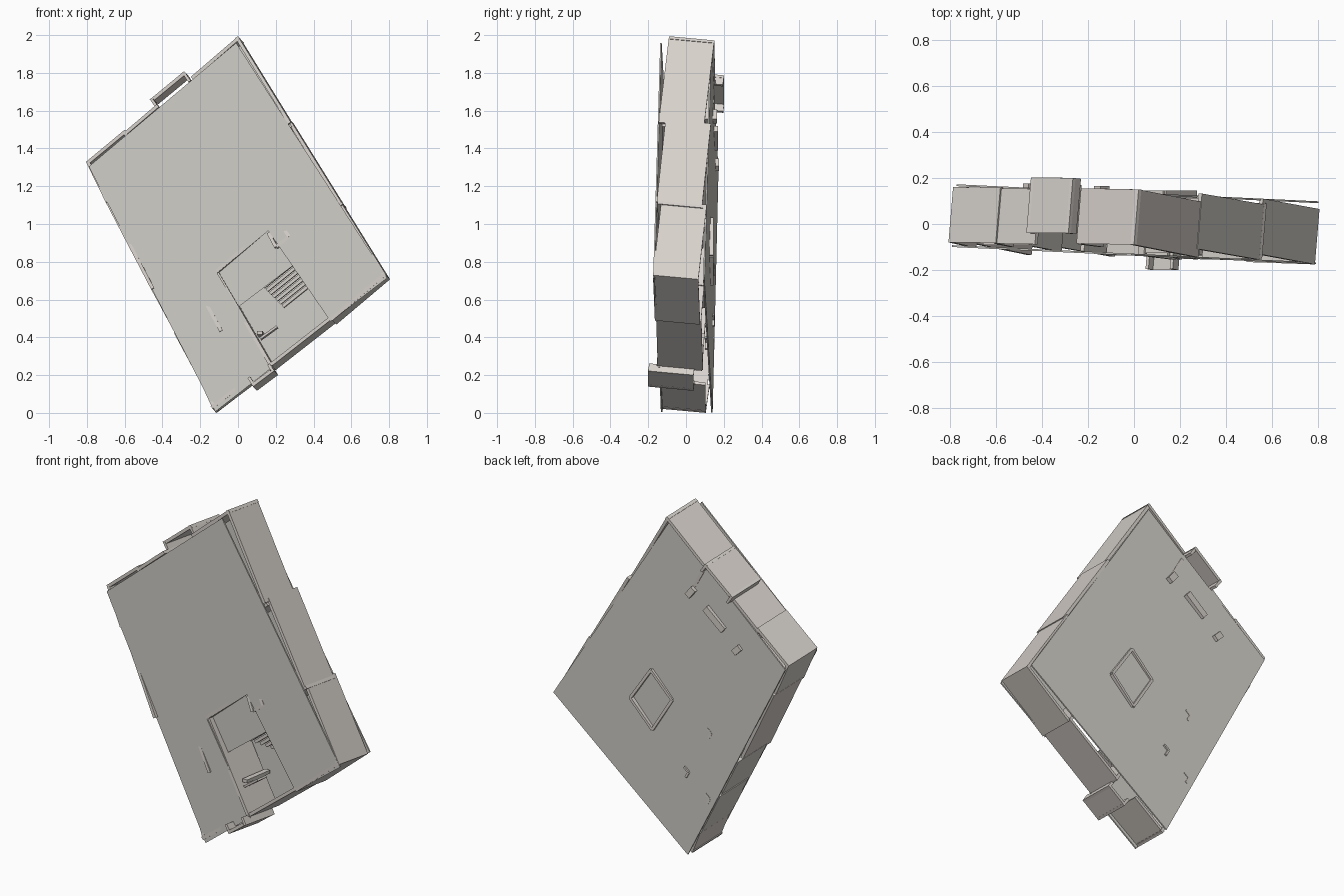
import bpy, bmesh
from mathutils import Vector

def mat(name, c):
    m = bpy.data.materials.new(name)
    m.diffuse_color = (*c, 1)
    return m

WALL = mat("warm_white_wall", (0.68, 0.64, 0.60))
SLAB = mat("light_grey_slab", (0.63, 0.615, 0.575))
DEPTH = Vector((0.02, 0.24, -0.022))          # wall height direction (towards the back)

def front_y(x): return -0.137 - 0.047 * x     # plane of the front slab
def back_y(x): return 0.128 - 0.047 * x       # plane of the back slab

def prism(name, pts, depth, material):
    """Extrude a closed loop of 3D points along a vector."""
    bm = bmesh.new()
    a = [bm.verts.new(p) for p in pts]
    b = [bm.verts.new(Vector(p) + depth) for p in pts]
    n = len(pts)
    bm.faces.new(a)
    bm.faces.new(b[::-1])
    for i in range(n):
        bm.faces.new((a[i], b[i], b[(i + 1) % n], a[(i + 1) % n]))
    bmesh.ops.recalc_face_normals(bm, faces=bm.faces)
    me = bpy.data.meshes.new(name)
    bm.to_mesh(me)
    bm.free()
    me.materials.append(material)
    ob = bpy.data.objects.new(name, me)
    bpy.context.collection.objects.link(ob)
    return ob

def wall(name, p, q, yp, yq, t=0.018, depth=DEPTH, inner=True):
    """Straight wall from p to q (x, z) with front edge at yp and yq."""
    a, b = Vector(p), Vector(q)
    d = (b - a).normalized()
    n = Vector((-d.y, d.x)) * t
    if n.dot(Vector((0, 1)) - a) < 0:
        n = -n
    if not inner:
        a, b = a - n / 2, b - n / 2
    loop = [(a.x, yp, a.y), (b.x, yq, b.y), (b.x + n.x, yq, b.y + n.y), (a.x + n.x, yp, a.y + n.y)]
    return prism(name, loop, depth, WALL)

def slab(name, pts, yfun, t=0.008):
    return prism(name, [(x, yfun(x), z) for x, z in pts], Vector((0, t, 0)), SLAB)

# front slab with the stairwell notch, and the complete back slab
slab("front_slab", [(-0.01, 1.965), (0.79, 0.72), (0.49, 0.49), (0.16, 0.97), (-0.11, 0.746),
                    (0.185, 0.25), (-0.12, 0.012), (-0.79, 1.31)], front_y)
slab("back_slab", [(0.01, 1.95), (0.8, 0.71), (-0.11, 0.008), (-0.77, 1.29)], back_y)

# outer walls, in stepped segments
right = [((0, 2), (0.28, 1.545), -0.09, -0.145), ((0.275, 1.56), (0.545, 1.125), -0.108, -0.155),
         ((0.54, 1.13), (0.785, 0.735), -0.13, -0.175)]
upper = [((-0.805, 1.335), (-0.6, 1.505), -0.08, -0.082), ((-0.6, 1.495), (-0.43, 1.64), -0.085, -0.088),
         ((-0.25, 1.785), (0, 2), -0.085, -0.09)]
left = [((-0.805, 1.335), (-0.7, 1.12), -0.08, -0.103), ((-0.705, 1.13), (-0.46, 0.66), -0.085, -0.135),
        ((-0.465, 0.67), (-0.33, 0.42), -0.095, -0.12), ((-0.34, 0.43), (-0.2, 0.17), -0.1, -0.125),
        ((-0.2, 0.17), (-0.135, 0.03), -0.115, -0.135)]
lower = [((0.785, 0.735), (0.5, 0.495), -0.175, -0.165), ((0.5, 0.505), (0.18, 0.255), -0.158, -0.15),
         ((0.06, 0.175), (-0.135, 0.028), -0.137, -0.135)]
for side, segs in (("right", right), ("upper", upper), ("left", left), ("lower", lower)):
    for i, s in enumerate(segs):
        wall(f"{side}_wall_{i + 1}", *s)

# projecting bays on the upper and lower edges
wall("upper_bay_front", (-0.455, 1.675), (-0.285, 1.815), -0.038, -0.04)
wall("upper_bay_side_a", (-0.455, 1.675), (-0.42, 1.625), -0.038, -0.042, 0.015)
wall("upper_bay_side_b", (-0.285, 1.815), (-0.25, 1.765), -0.04, -0.044, 0.015)
wall("lower_bay_front", (0.18, 0.22), (0.08, 0.145), -0.2, -0.2)
wall("lower_bay_side_a", (0.18, 0.22), (0.155, 0.26), -0.2, -0.195, 0.015)
wall("lower_bay_side_b", (0.08, 0.145), (0.05, 0.19), -0.2, -0.195, 0.015)

# interior partitions
parts = [((0.28, 1.53), (0.025, 1.32), -0.128, -0.125), ((0.025, 1.32), (0.05, 1.35), -0.13, -0.13),
         ((0.55, 1.12), (0.3, 0.91), -0.15, -0.148), ((0.27, 0.94), (0.2, 0.885), -0.15, -0.148),
         ((0.2, 0.885), (0.16, 0.96), -0.155, -0.14), ((0.27, 0.94), (0.22, 1.01), -0.155, -0.14),
         ((0.15, 0.98), (-0.115, 0.755), -0.142, -0.134), ((-0.115, 0.755), (0.175, 0.255), -0.12, -0.155),
         ((0.2, 0.93), (0.49, 0.51), -0.125, -0.16), ((-0.225, 0.69), (-0.09, 0.44), -0.118, -0.142),
         ((-0.235, 1.74), (-0.14, 1.57), -0.088, -0.1), ((-0.6, 1.49), (-0.53, 1.38), -0.085, -0.1),
         ((-0.65, 1.13), (-0.45, 1.32), -0.09, -0.092)]
for i, s in enumerate(parts):
    wall(f"partition_{i + 1}", *s, inner=False)

# square shaft rim standing out of the back slab
ring = [(0.13, 1.04), (-0.01, 0.9), (0.12, 0.69), (0.265, 0.84)]
for i in range(4):
    p, q = ring[i], ring[(i + 1) % 4]
    wall(f"shaft_rim_{i + 1}", p, q, 0.09, 0.09, 0.016, Vector((0.002, 0.055, -0.004)), False)

# low blocks standing on the back
def block(name, p, q, t, y0, y1):
    wall(name, p, q, y0, y0, t, Vector((0, y1 - y0, 0)), False)
block("long_block", (-0.24, 1.51), (-0.36, 1.41), 0.04, 0.1, 0.17)
block("small_block_1", (-0.16, 1.6), (-0.12, 1.55), 0.035, 0.1, 0.165)
block("small_block_2", (-0.47, 1.34), (-0.43, 1.3), 0.035, 0.1, 0.175)
for i, (x, z) in enumerate([(-0.27, 0.77), (-0.12, 0.5), (-0.26, 0.38)]):
    block(f"corner_stub_{i + 1}a", (x, z), (x + 0.03, z + 0.025), 0.012, 0.1, 0.15)
    block(f"corner_stub_{i + 1}b", (x, z), (x + 0.02, z - 0.035), 0.012, 0.1, 0.15)

# landing, stair flight and handrail inside the stairwell
slab("stair_landing", [(-0.11, 0.746), (0.16, 0.97), (0.29, 0.785), (0.0, 0.565)], lambda x: front_y(x) + 0.04, 0.012)
for i in range(7):
    x, z, y = 0.14 + i * 0.017, 0.665 - i * 0.017, -0.085 + i * 0.026
    wall(f"stair_step_{i + 1}", (x, z), (x + 0.15, z + 0.12), y, y - 0.005, 0.017, Vector((0.002, 0.03, -0.002)))
wall("handrail", (0.12, 0.395), (0.21, 0.46), -0.11, -0.115, 0.012, Vector((0.004, 0.08, -0.006)))
wall("handrail_post", (0.1, 0.42), (0.13, 0.42), -0.1, -0.1, 0.02, Vector((0.01, 0.2, -0.015)))

# rest the model on the ground
bpy.context.view_layer.update()
low = min(v.co.z for o in bpy.data.objects for v in o.data.vertices)
for o in bpy.data.objects:
    o.location.z -= low
